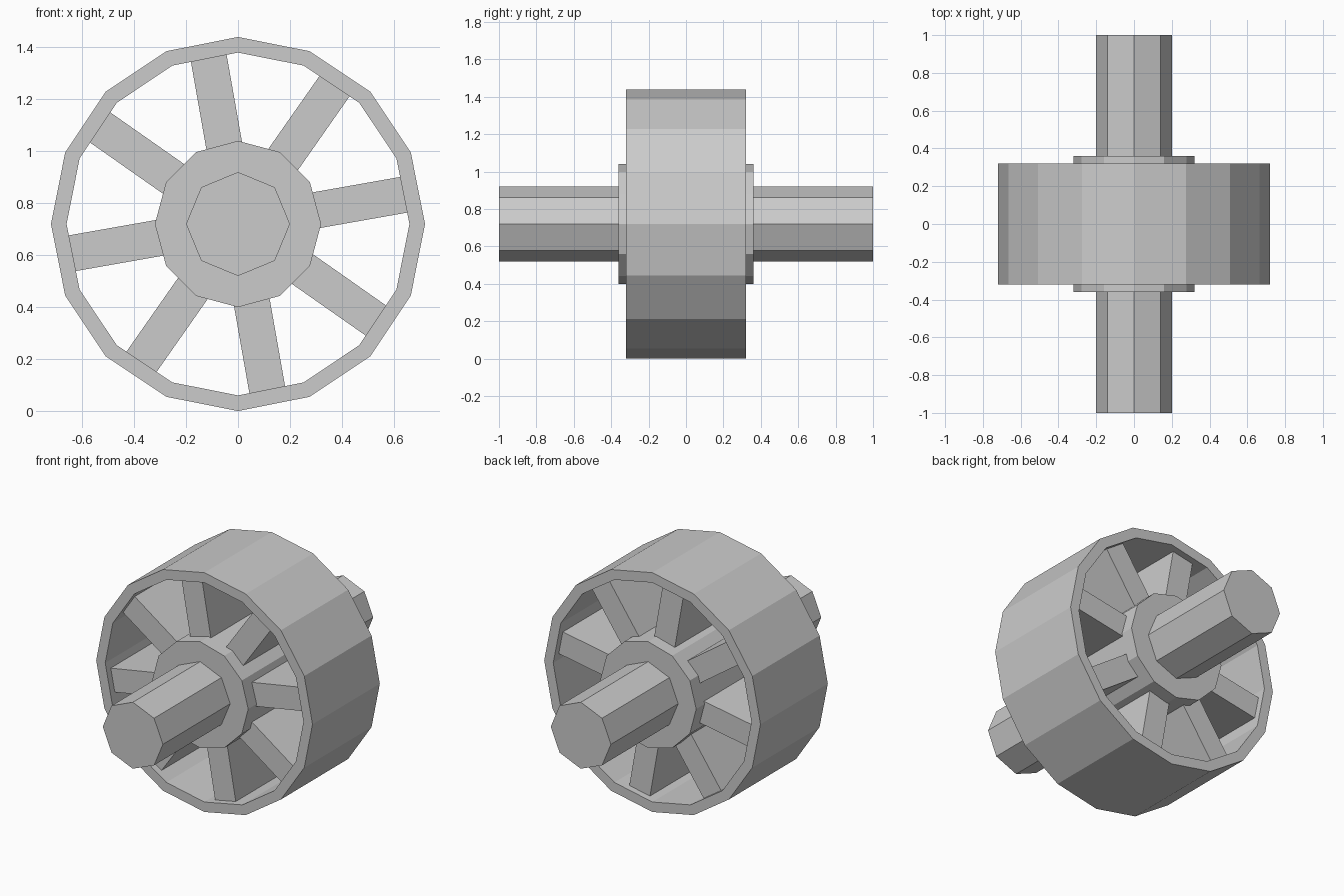
import bpy, bmesh
from math import sin, cos, pi, radians
from mathutils import Matrix, Vector

if "Cube" in bpy.data.objects:
    bpy.data.objects.remove(bpy.data.objects["Cube"])

CENTRE_Z = 0.72


def finish(name, bm):
    bmesh.ops.recalc_face_normals(bm, faces=bm.faces)
    mesh = bpy.data.meshes.new(name)
    bm.to_mesh(mesh)
    bm.free()
    obj = bpy.data.objects.new(name, mesh)
    obj.location.z = CENTRE_Z
    bpy.context.collection.objects.link(obj)
    return obj


def loop(bm, r, y, n):
    return [bm.verts.new((r * sin(2 * pi * i / n), y, r * cos(2 * pi * i / n)))
            for i in range(n)]


def bridge(bm, a, b):
    n = len(a)
    for i in range(n):
        j = (i + 1) % n
        bm.faces.new((a[i], a[j], b[j], b[i]))


def cylinder(name, r, half, n):
    bm = bmesh.new()
    a, b = loop(bm, r, -half, n), loop(bm, r, half, n)
    bridge(bm, a, b)
    bm.faces.new(a)
    bm.faces.new(b)
    return finish(name, bm)


def ring(name, r_out, r_in, half, n):
    bm = bmesh.new()
    loops = [loop(bm, r, y, n) for r, y in
             ((r_out, -half), (r_out, half), (r_in, half), (r_in, -half))]
    for k in range(4):
        bridge(bm, loops[k], loops[(k + 1) % 4])
    return finish(name, bm)


def spoke(name, angle, r0, r1, width, depth):
    bm = bmesh.new()
    bmesh.ops.create_cube(bm, size=1)
    bmesh.ops.scale(bm, vec=Vector((r1 - r0, depth, width)), verts=bm.verts)
    bmesh.ops.translate(bm, vec=Vector(((r0 + r1) / 2, 0, 0)), verts=bm.verts)
    bmesh.ops.rotate(bm, cent=(0, 0, 0), verts=bm.verts,
                     matrix=Matrix.Rotation(-angle, 3, 'Y'))
    return finish(name, bm)


# Outer rim, hub and through axle
ring("rim", 0.72, 0.66, 0.32, 16)
cylinder("hub", 0.32, 0.36, 12)
cylinder("axle", 0.20, 1.0, 8)

# Eight deep spokes, embedded in hub and rim
for i in range(8):
    spoke(f"spoke_{i + 1}", radians(10 + 45 * i), 0.28, 0.68, 0.14, 0.56)
